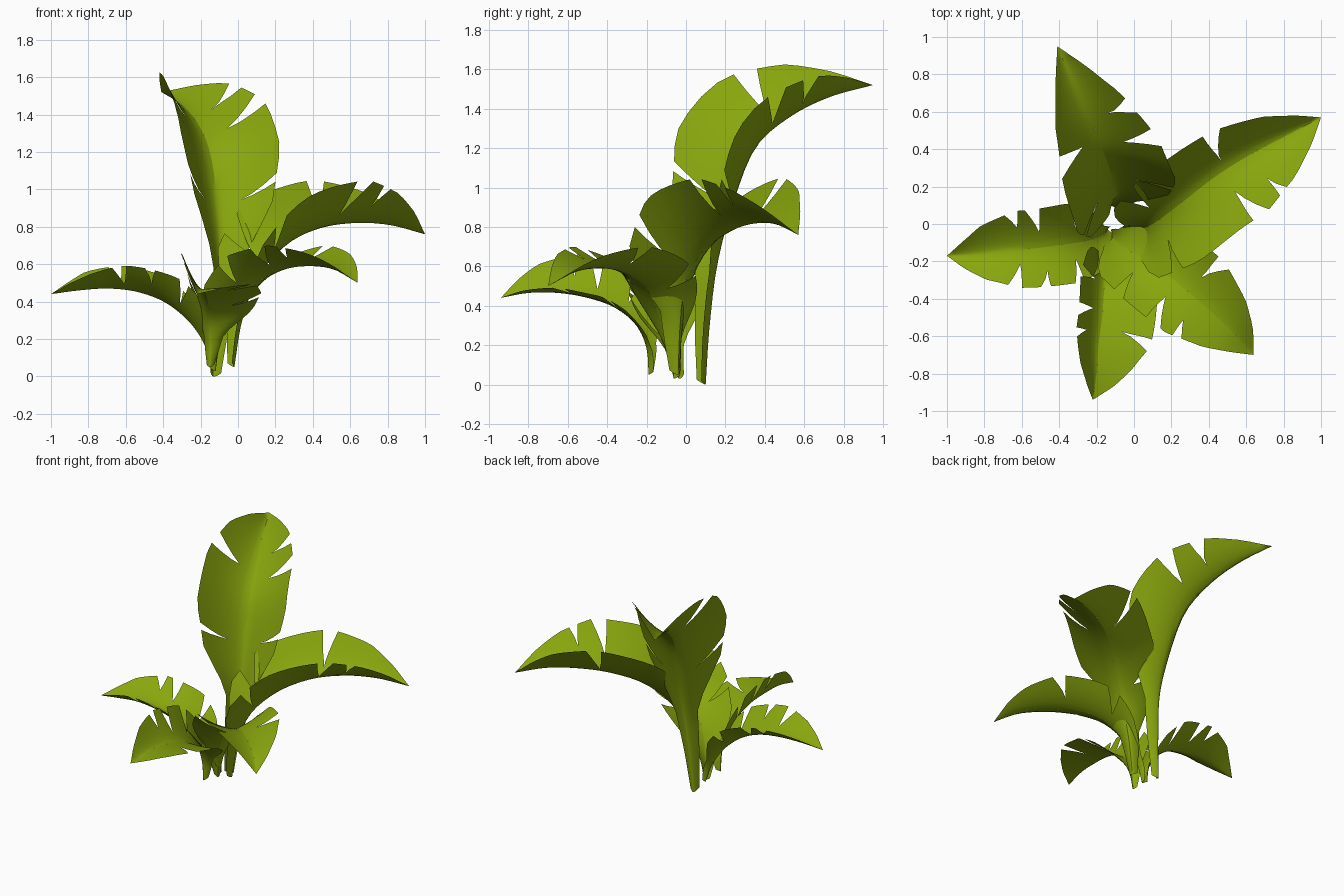
import bpy, bmesh, math
from mathutils import Vector

if "Cube" in bpy.data.objects:
    bpy.data.objects.remove(bpy.data.objects["Cube"])

green = bpy.data.materials.new("leaf green")
green.diffuse_color = (0.25, 0.38, 0.004, 1)
green.use_nodes = True
green.node_tree.nodes["Principled BSDF"].inputs["Base Color"].default_value = green.diffuse_color


def width(u, base):
    """Half width along the leaf, as a fraction of the widest part."""
    prof = [(0, .12), (base - .07, .27), (base + .04, .8), (base + .16, 1), (.62, .96),
            (.78, .67), (.9, .32), (1, 0)]
    for (a, p), (b, q) in zip(prof, prof[1:]):
        if u <= b:
            return p + (q - p) * max(0, u - a) / (b - a)
    return 0


def spine(pts, u):
    """Smooth curve through the midrib points."""
    n = len(pts) - 1
    t = min(max(u, 0), 1) * n
    i = min(int(t), n - 1)
    t -= i
    p1, p2 = pts[i], pts[i + 1]
    p0 = pts[i - 1] if i else p1 * 2 - p2
    p3 = pts[i + 2] if i + 2 <= n else p2 * 2 - p1
    return .5 * (2 * p1 + (p2 - p0) * t + (2 * p0 - 5 * p1 + 4 * p2 - p3) * t * t
                 + (3 * p1 - p0 - 3 * p2 + p3) * t ** 3)


def leaf(name, points, halves, folds, base, tears_right, tears_left, sweep=.4):
    """Folded blade; each tear is (position, start of the tear, opening)."""
    pts = [Vector(p) for p in points]
    d = pts[-1] - pts[0]
    side = Vector((d.y, -d.x, 0)).normalized()

    def place(u, v, sgn):
        k = 0 if sgn > 0 else 1
        m = spine(pts, u)
        t = (spine(pts, u + .01) - spine(pts, u - .01)).normalized()
        s = (side - t * side.dot(t)).normalized()
        n = s.cross(t)
        # the stalk is an even channel, the blade opens to its own folds
        blend = min(1, u / base)
        fold = 50 + (folds[k] - 50) * blend
        f = math.radians(fold)
        w = halves[k] * width(u, base)
        # rounded keel at the midrib
        return (m + s * sgn * w * v * math.cos(f) + n * w * v ** 1.5 * math.sin(f)
                + t * w * sweep * v * v * (1 - u * .6))

    bm = bmesh.new()
    cols = [0, .1, .22, .4, .6, .8, 1]
    for sgn, tears in ((1, tears_right), (-1, tears_left)):
        cuts = [(0, 1, 0)] + tears + [(1, 1, 0)]
        for (a, da, ga), (b, db, gb) in zip(cuts, cuts[1:]):
            n = max(2, round((b - a) / .04))
            grid = []
            for i in range(n + 1):
                row = []
                for v in cols:
                    lo = a + ga * max(0, v - da) / max(.01, 1 - da)
                    hi = b - gb * max(0, v - db) / max(.01, 1 - db)
                    row.append(bm.verts.new(place(lo + (hi - lo) * i / n, v, sgn)))
                grid.append(row)
            for i in range(n):
                for j in range(len(cols) - 1):
                    q = [grid[i][j], grid[i][j + 1], grid[i + 1][j + 1], grid[i + 1][j]]
                    bm.faces.new(q if sgn > 0 else q[::-1])
    bmesh.ops.remove_doubles(bm, verts=bm.verts, dist=.0008)
    for f in bm.faces:
        f.smooth = True
    me = bpy.data.meshes.new(name)
    bm.to_mesh(me)
    bm.free()
    me.materials.append(green)
    ob = bpy.data.objects.new(name, me)
    bpy.context.collection.objects.link(ob)


# tall back leaf
leaf("tall_back_leaf",
     [(-.13, .1, 0), (-.11, .12, .3), (-.09, .16, .62), (-.11, .24, .93), (-.15, .35, 1.2),
      (-.22, .53, 1.36), (-.31, .73, 1.46), (-.41, .95, 1.52)],
     (.38, .42), (33, 50), .33,
     [(.42, .5, .01), (.63, .4, .025), (.74, .55, .025)],
     [(.42, .5, .01), (.67, .4, .03)])
# right leaf
leaf("right_leaf",
     [(-.02, -.04, .05), (.02, -.03, .3), (.1, .0, .53), (.25, .11, .7), (.43, .25, .79),
      (.62, .37, .82), (.81, .47, .81), (1, .57, .76)],
     (.4, .33), (36, 48), .23,
     [(.33, .5, .015), (.6, .45, .03), (.71, .7, .02)],
     [(.34, .4, .03), (.62, .35, .025)])
# front right leaf
leaf("front_right_leaf",
     [(-.12, -.06, .03), (-.1, -.09, .18), (-.03, -.14, .36), (.1, -.21, .5), (.24, -.32, .57),
      (.38, -.44, .59), (.52, -.57, .57), (.64, -.7, .5)],
     (.28, .28), (24, 24), .23,
     [(.38, .4, .025), (.56, .4, .035), (.67, .6, .02)],
     [(.39, .4, .025), (.62, .5, .03)])
# front leaf, rolled to one side
leaf("front_leaf",
     [(-.15, -.19, .05), (-.15, -.2, .18), (-.15, -.25, .3), (-.16, -.36, .39), (-.17, -.5, .44),
      (-.19, -.65, .465), (-.2, -.8, .465), (-.22, -.94, .44)],
     (.25, .29), (58, 5), .23,
     [(.38, .4, .025), (.53, .4, .03), (.64, .6, .02)],
     [(.38, .5, .02), (.62, .5, .03)])
# left leaf
leaf("left_leaf",
     [(-.14, -.03, .03), (-.17, -.06, .15), (-.25, -.09, .28), (-.38, -.11, .39), (-.53, -.13, .45),
      (-.69, -.14, .47), (-.85, -.16, .46), (-1, -.17, .44)],
     (.25, .25), (32, 30), .23,
     [(.36, .4, .025), (.54, .45, .035), (.64, .6, .03)],
     [(.38, .4, .02), (.52, .7, .02), (.64, .4, .03)])
